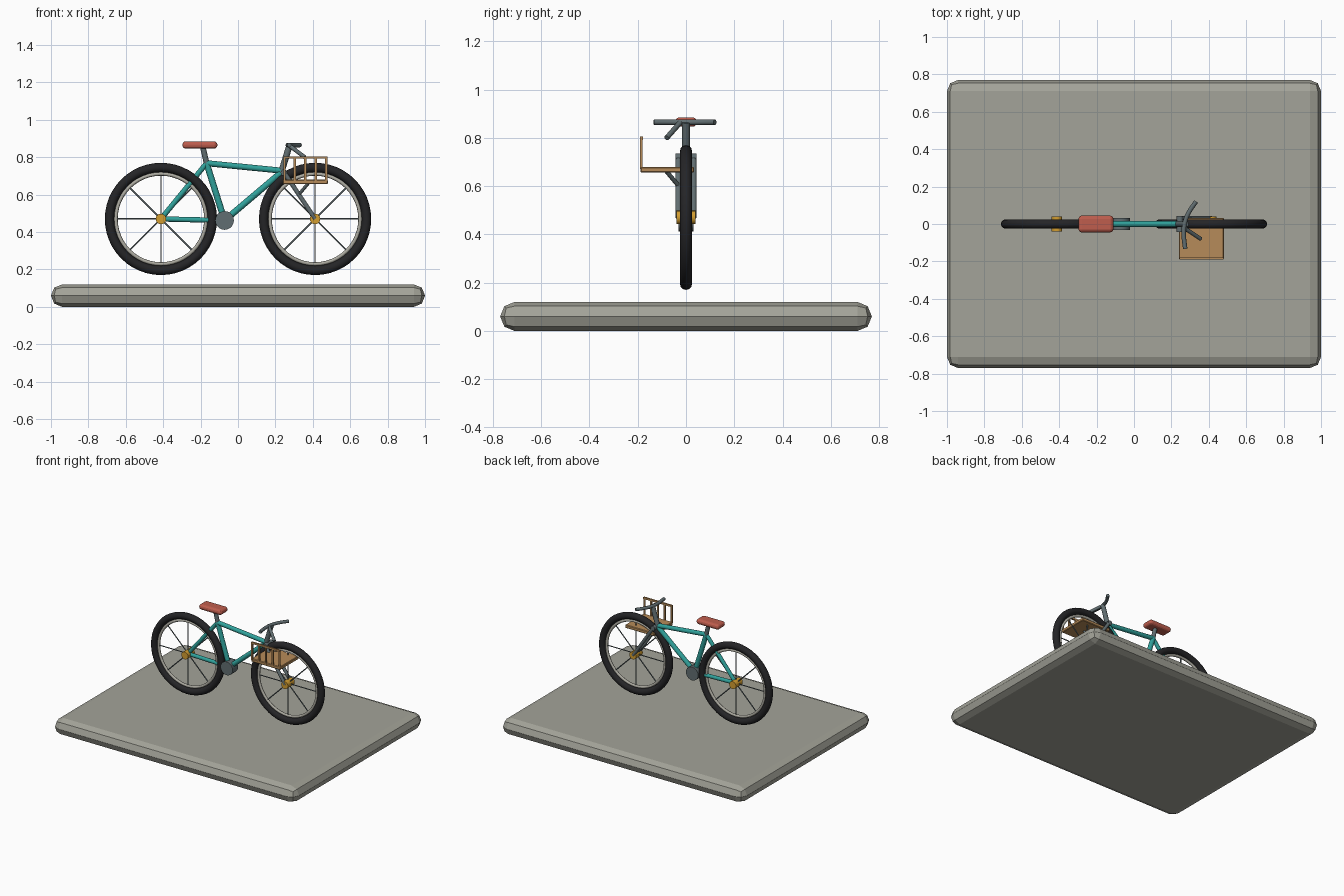
import bpy, math
from mathutils import Vector

if "Cube" in bpy.data.objects:
    bpy.data.objects.remove(bpy.data.objects["Cube"])


def material(name, rgb):
    m = bpy.data.materials.new(name)
    m.diffuse_color = (*rgb, 1)
    m.use_nodes = True
    m.node_tree.nodes["Principled BSDF"].inputs["Base Color"].default_value = m.diffuse_color
    return m


STONE = material("warm_grey_stone", (0.37, 0.37, 0.32))
TEAL = material("teal_paint", (0.03, 0.36, 0.33))
RUBBER = material("black_rubber", (0.018, 0.018, 0.02))
METAL = material("slate_metal", (0.12, 0.155, 0.165))
RIM = material("light_rim", (0.42, 0.41, 0.36))
GOLD = material("gold_hub", (0.65, 0.34, 0.03))
LEATHER = material("red_saddle", (0.52, 0.11, 0.075))
WOOD = material("tan_wood", (0.47, 0.26, 0.10))


def finish(name, mat, smooth=True):
    ob = bpy.context.object
    ob.name = name
    ob.data.materials.append(mat)
    if smooth:
        bpy.ops.object.shade_smooth_by_angle(angle=math.radians(50))
    return ob


def box(name, lo, hi, mat, bevel=0, segments=2):
    lo, hi = Vector(lo), Vector(hi)
    bpy.ops.mesh.primitive_cube_add(size=1, location=(lo + hi) / 2)
    ob = bpy.context.object
    ob.scale = hi - lo
    bpy.ops.object.transform_apply(location=False, rotation=False, scale=True)
    finish(name, mat, False)
    if bevel:
        mod = ob.modifiers.new("rounding", 'BEVEL')
        mod.width, mod.segments = bevel, segments
    return ob


def tube(name, a, b, radius, mat, sides=12):
    a, b = Vector(a), Vector(b)
    bpy.ops.mesh.primitive_cylinder_add(vertices=sides, radius=radius, depth=(b - a).length,
                                        location=(a + b) / 2)
    bpy.context.object.rotation_euler = (b - a).to_track_quat('Z', 'Y').to_euler()
    return finish(name, mat)


def ring(name, centre, major, minor, mat, sides):
    bpy.ops.mesh.primitive_torus_add(location=centre, rotation=(math.pi / 2, 0, 0), major_radius=major,
                                     minor_radius=minor, major_segments=48, minor_segments=sides)
    return finish(name, mat)


# Display slab with rounded edges
box("base_slab", (-1, -0.77, 0), (1, 0.77, 0.12), STONE, 0.0595)

# Wheels: tyre, rim, spokes and hub
AXLE_Z = 0.47
for side, x in (("rear", -0.412), ("front", 0.412)):
    c = Vector((x, 0, AXLE_Z))
    ring(side + "_tyre", c, 0.275, 0.025, RUBBER, 12)
    ring(side + "_rim", c, 0.241, 0.010, RIM, 8)
    tube(side + "_hub", c + Vector((0, -0.04, 0)), c + Vector((0, 0.04, 0)), 0.028, GOLD, 16)
    for i in range(8):
        a = i * math.pi / 4
        tube(f"{side}_spoke_{i}", c, c + 0.24 * Vector((math.cos(a), 0, math.sin(a))), 0.004, METAL, 6)

# Frame tubes
crank, seat_top = (-0.072, 0, 0.462), (-0.168, 0, 0.768)
head, rear_axle = (0.235, 0, 0.728), (-0.412, 0, AXLE_Z)
tube("seat_tube", crank, seat_top, 0.017, TEAL)
tube("top_tube", seat_top, head, 0.016, TEAL)
tube("down_tube", crank, (0.235, 0, 0.722), 0.017, TEAL)
tube("chain_stay", rear_axle, crank, 0.014, TEAL)
tube("seat_stay", rear_axle, seat_top, 0.014, TEAL)

# Crank housing, seat post and saddle
tube("crank_disc", (-0.072, -0.032, 0.462), (-0.072, 0.032, 0.462), 0.05, METAL, 20)
tube("seat_post", seat_top, (-0.188, 0, 0.855), 0.015, METAL)
box("saddle", (-0.297, -0.045, 0.846), (-0.11, 0.045, 0.885), LEATHER, 0.018, 3)

# Steering column, fork crown and blades
tube("steering_stem", (0.23, 0, 0.715), (0.276, 0, 0.865), 0.017, METAL)
tube("fork_crown", (0.245, -0.043, 0.718), (0.245, 0.043, 0.718), 0.017, METAL)
for name, y in (("left", 0.032), ("right", -0.032)):
    tube(name + "_fork_blade", (0.245, y, 0.722), (0.412, y, AXLE_Z), 0.012, METAL)

# Bent handlebar
curve = bpy.data.curves.new("handlebar", 'CURVE')
curve.dimensions = '3D'
curve.bevel_depth = 0.012
curve.bevel_resolution = 2
curve.use_fill_caps = True
curve.resolution_u = 4
path = [(0.332, 0.12), (0.292, 0.06), (0.27, 0), (0.266, -0.06), (0.274, -0.133)]
spline = curve.splines.new('BEZIER')
spline.bezier_points.add(len(path) - 1)
for p, (x, y) in zip(spline.bezier_points, path):
    p.co = (x, y, 0.865)
    p.handle_left_type = p.handle_right_type = 'AUTO'
curve.materials.append(METAL)
bar = bpy.data.objects.new("handlebar", curve)
bpy.context.collection.objects.link(bar)

# Brake lever and basket strut
tube("brake_lever", (0.275, -0.025, 0.862), (0.357, -0.08, 0.80), 0.011, METAL)
tube("basket_strut", (0.325, -0.03, 0.60), (0.375, -0.08, 0.66), 0.009, METAL)

# Carrier basket: floor, upright slats and top rail
box("basket_floor", (0.24, -0.188, 0.656), (0.48, 0.033, 0.68), WOOD, 0.004, 1)
for i in range(5):
    x = 0.248 + i * 0.056
    box(f"basket_slat_{i}", (x - 0.006, -0.19, 0.67), (x + 0.006, -0.18, 0.80), WOOD)
box("basket_top_rail", (0.242, -0.191, 0.792), (0.478, -0.179, 0.805), WOOD)
